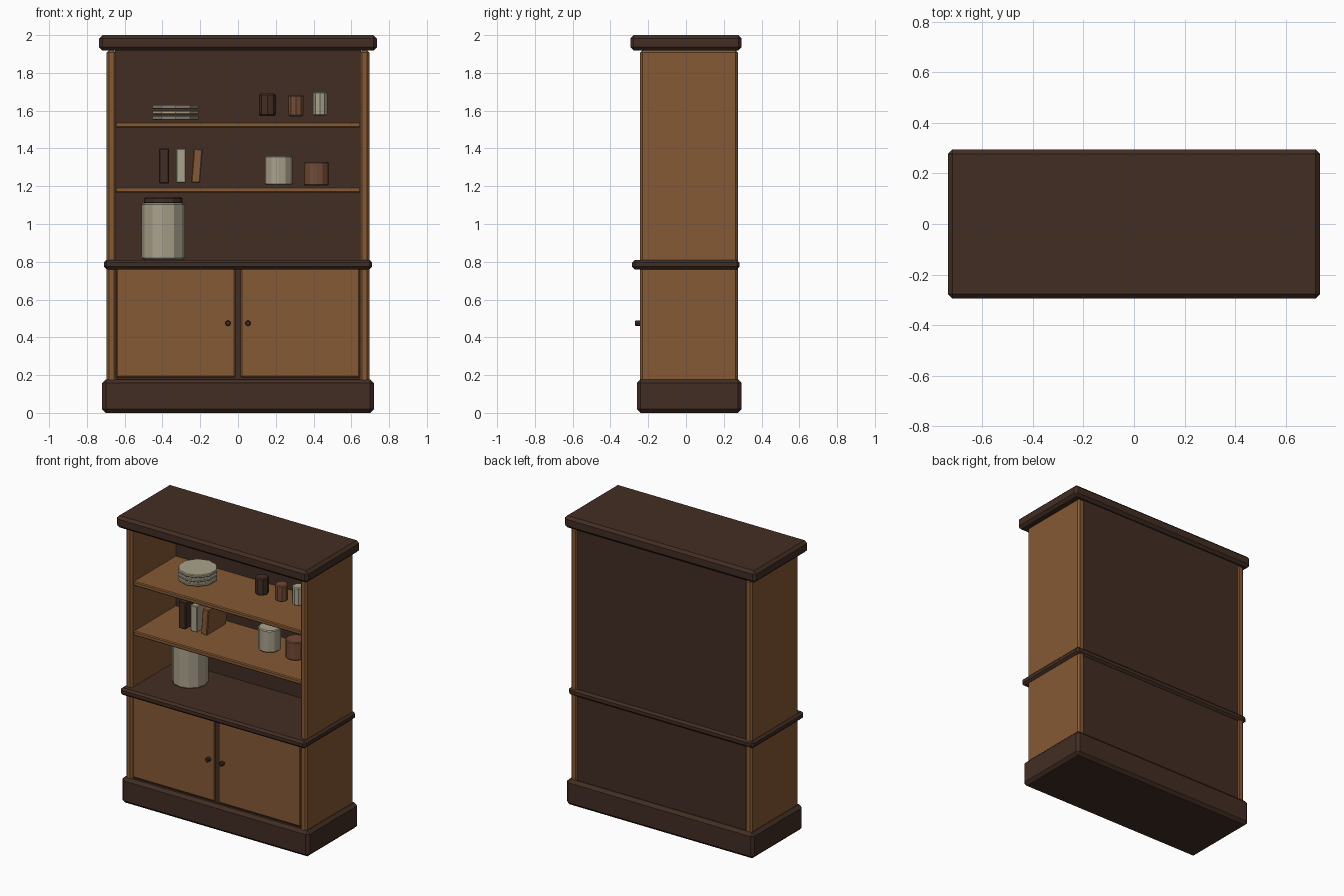
import bpy, math

if "Cube" in bpy.data.objects:
    bpy.data.objects.remove(bpy.data.objects["Cube"])


def mat(name, rgb):
    m = bpy.data.materials.new(name)
    m.diffuse_color = (*rgb, 1)
    m.use_nodes = True
    m.node_tree.nodes["Principled BSDF"].inputs["Base Color"].default_value = m.diffuse_color
    return m


DARK = mat("dark_wood", (0.055, 0.027, 0.017))
WOOD = mat("warm_wood", (0.235, 0.10, 0.035))
CREAM = mat("cream_ceramic", (0.40, 0.36, 0.26))
CLAY = mat("clay", (0.17, 0.07, 0.037))


def finish(name, material, bevel):
    o = bpy.context.object
    o.name = name
    o.data.materials.append(material)
    if bevel:
        b = o.modifiers.new("bevel", "BEVEL")
        b.width = bevel
        b.segments = 1
        b.limit_method = "ANGLE"
        b.angle_limit = math.radians(50)
    return o


def box(name, x, y, z, material, bevel=0.0, tilt=0.0):
    """Box from (min, max) pairs."""
    bpy.ops.mesh.primitive_cube_add(size=1)
    o = bpy.context.object
    o.scale = [b - a for a, b in (x, y, z)]
    bpy.ops.object.transform_apply(location=False, rotation=False, scale=True)
    o.location = [(a + b) / 2 for a, b in (x, y, z)]
    o.rotation_euler.y = tilt
    return finish(name, material, bevel)


def can(name, x, y, z0, z1, r, material, sides=12, bevel=0.006):
    """Upright faceted cylinder."""
    bpy.ops.mesh.primitive_cylinder_add(vertices=sides, radius=r, depth=z1 - z0,
                                        location=(x, y, (z0 + z1) / 2))
    return finish(name, material, bevel)


# Plinth, counter and cornice
box("plinth", (-.72, .72), (-.26, .295), (0, .178), DARK, .02)
box("counter", (-.71, .71), (-.285, .283), (.76, .81), DARK, .014)
box("cornice", (-.735, .735), (-.295, .295), (1.918, 2), DARK, .018)

# Sides, doors and knobs, mirrored
for s, side in ((-1, "left"), (1, "right")):
    box("side_" + side, sorted((s * .695, s * .645)), (-.243, .275), (.16, 1.919), WOOD, .012)
    box("door_" + side, sorted((s * .643, s * .014)), (-.237, -.212), (.188, .765), WOOD, .006)
    bpy.ops.mesh.primitive_cylinder_add(vertices=8, radius=.015, depth=.035,
                                        location=(s * .053, -.253, .475),
                                        rotation=(math.pi / 2, 0, 0))
    finish("knob_" + side, DARK, .004)

# Back panel, centre stile and bottom board
box("back_panel", (-.65, .65), (.243, .268), (.16, 1.93), DARK)
box("centre_stile", (-.02, .02), (-.225, -.195), (.17, .77), DARK)
box("bottom_board", (-.65, .65), (-.225, .245), (.165, .187), DARK)

# Shelves
for i, z in enumerate((1.165, 1.51)):
    box(f"shelf_{i + 1}", (-.65, .65), (-.222, .245), (z, z + .031), WOOD, .006)

# Stacked plates
for i in range(3):
    z = 1.55 + .029 * i
    can(f"plate_{i + 1}", -.33, .03, z, z + .021, .128, CREAM, 10, .005)

# Cups on the top shelf
can("cup_dark", .155, .04, 1.573, 1.69, .045, DARK, 8)
can("cup_clay", .307, .04, 1.57, 1.68, .043, CLAY, 10)
can("cup_cream", .435, .04, 1.575, 1.70, .04, CREAM, 10)

# Books
box("book_dark", (-.418, -.365), (-.055, .16), (1.215, 1.40), DARK, .005)
box("book_cream", (-.328, -.275), (-.055, .16), (1.218, 1.40), CREAM, .005)
box("book_leaning", (-.241, -.194), (-.055, .16), (1.217, 1.398), WOOD, .005, math.radians(4.5))

# Pots on the middle shelf
can("pot_cream", .215, .04, 1.207, 1.36, .073, CREAM)
can("pot_clay", .415, .04, 1.203, 1.328, .066, CLAY)

# Large lidded jar
can("jar", -.395, .04, .813, 1.11, .115, CREAM, 12, .008)
can("jar_lid", -.395, .04, 1.105, 1.142, .102, DARK, 12, .008)
